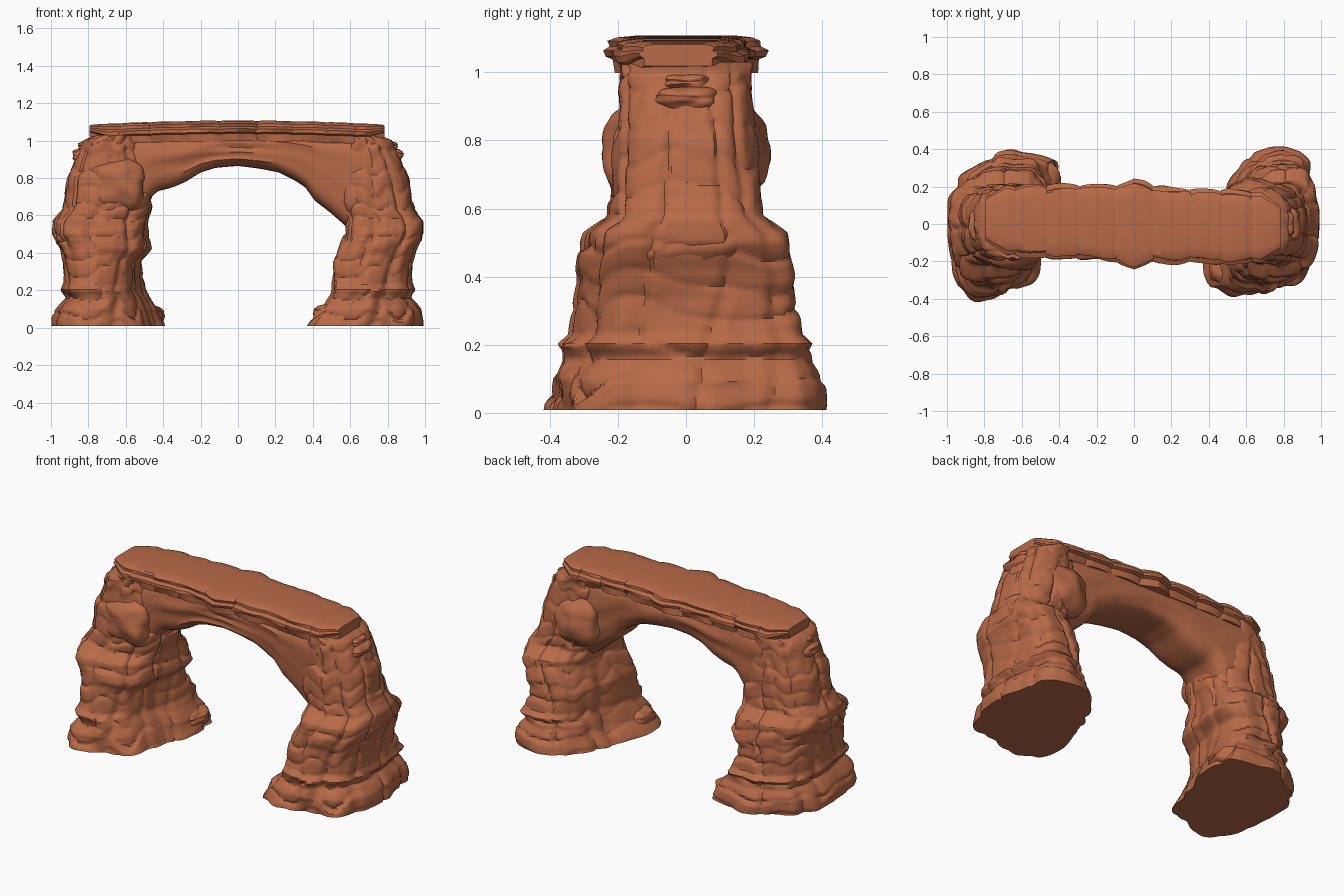
import bpy, bmesh, math, random
from mathutils import Vector, noise

random.seed(11)
cube = bpy.data.objects.get("Cube")
if cube:
    bpy.data.objects.remove(cube, do_unlink=True)

rock = bpy.data.materials.new("red sandstone")
rock.use_nodes = True
COLOR = (0.48, 0.145, 0.064, 1)
rock.diffuse_color = COLOR
rock.node_tree.nodes["Principled BSDF"].inputs["Base Color"].default_value = COLOR


def lerp_table(table, t):
    """Linear lookup in a list of (key, value) pairs."""
    if t <= table[0][0]:
        return table[0][1]
    for (a, va), (b, vb) in zip(table, table[1:]):
        if t <= b:
            return va + (vb - va) * (t - a) / (b - a)
    return table[-1][1]


def finish(name, bm, angle=32):
    bmesh.ops.recalc_face_normals(bm, faces=bm.faces)
    mesh = bpy.data.meshes.new(name)
    bm.to_mesh(mesh)
    bm.free()
    obj = bpy.data.objects.new(name, mesh)
    bpy.context.collection.objects.link(obj)
    mesh.materials.append(rock)
    bpy.ops.object.select_all(action='DESELECT')
    obj.select_set(True)
    bpy.context.view_layer.objects.active = obj
    bpy.ops.object.shade_smooth_by_angle(angle=math.radians(angle))


def loft(name, rings, angle=32):
    """Skin a row of closed rings and cap both ends."""
    bm = bmesh.new()
    rows = [[bm.verts.new(p) for p in ring] for ring in rings]
    n = len(rows[0])
    for a, b in zip(rows, rows[1:]):
        for i in range(n):
            j = (i + 1) % n
            bm.faces.new((a[i], a[j], b[j], b[i]))
    bm.faces.new(rows[0])
    bm.faces.new(rows[-1])
    finish(name, bm, angle)


# Pillar profiles by height, for the +x pillar
OUTER = [(0, 1), (.09, .98), (.13, .95), (.16, .92), (.2, .945), (.24, .93), (.34, .93), (.42, .95),
         (.5, .99), (.57, .99), (.63, .94), (.8, .91), (.9, .87), (1, .83), (1.03, .76)]
INNER_LEFT = [(0, .37), (.04, .4), (.1, .45), (.2, .5), (.35, .51), (.5, .57), (.6, .56), (.75, .52), (1.03, .54)]
INNER_RIGHT = [(0, .37), (.04, .4), (.1, .43), (.2, .5), (.35, .52), (.42, .46), (.55, .48), (.7, .46), (1.03, .52)]
DEPTH = [(0, .385), (.1, .375), (.15, .345), (.18, .35), (.2, .365), (.23, .33), (.32, .32), (.46, .3),
         (.53, .285), (.58, .22), (.7, .215), (.82, .205), (.9, .195), (1.03, .185)]
FOOT = [(-.95, -.92), (-.35, -1), (.38, -.87), (.85, -.67), (.97, -.4), (1, .08), (.9, .46), (.84, .87),
        (.65, 1), (.05, .98), (-.4, .8), (-.66, .5), (-.77, .08), (-1, -.6)]
polar = sorted((math.atan2(v, u), math.hypot(u, v)) for u, v in FOOT)
polar = ([(polar[-1][0] - math.tau, polar[-1][1])] + polar
         + [(polar[0][0] + math.tau, polar[0][1])])

# Rock layers: uneven heights, shared by both pillars
layers = [0]
while layers[-1] < 1.1:
    layers.append(layers[-1] + random.uniform(.05, .13))


def weathering(c, s, z):
    """Relative bulge of the rock: broken layers, broad lobes and cracks."""
    wob = max(z + .07 * noise.noise(Vector((c * 1.9, s * 1.9, z * 2))), 0)
    k = max(i for i, h in enumerate(layers[:-1]) if h <= wob)
    t = min((wob - layers[k]) / (layers[k + 1] - layers[k]), 1)

    def offset(i):
        return .065 * noise.noise(Vector((c * 1.7, s * 1.7, i * 5.3)))

    # each layer keeps its own outline, then eases quickly into the next
    ease = max(0, (t - .75) / .25)
    ease = ease * ease * (3 - 2 * ease)
    shift = offset(k) * (1 - ease) + offset(k + 1) * ease
    ledge = -.035 * abs(2 * t - 1) ** 4
    ridge = abs(noise.noise(Vector((c * 1.7 + 5, s * 1.7, z * 1.3))))
    lobes = -.06 * max(0, 1 - ridge / .16)
    fine = .018 * noise.noise(Vector((c * 5, s * 5, z * 11)))
    return ledge + shift + lobes + fine + .015


def pillar(name, inner, turn):
    n, levels, rings = 120, 110, []
    for i in range(levels + 1):
        z = .008 + 1.022 * i / levels
        x0, x1, hy = lerp_table(inner, z), lerp_table(OUTER, z), lerp_table(DEPTH, z)
        mix = lerp_table([(0, 1), (.2, .9), (.5, .45), (.62, .1), (.7, 0)], z)
        power = lerp_table([(.4, 3), (.7, 2.5)], z)
        ring = []
        for j in range(n):
            th = -math.pi + math.tau * j / n
            c, s = math.cos(th), math.sin(th)
            box = (abs(c) ** power + abs(s) ** power) ** (-1 / power)
            r = mix * lerp_table(polar, th) + (1 - mix) * box
            r *= 1 + weathering(c * turn, s * turn, z)
            x = min((x0 + x1) / 2 + r * c * (x1 - x0) / 2, .998)
            y = .01 * (1 - z) + r * s * hy
            ring.append((x * turn, y * turn, z))
        rings.append(ring)
    loft(name, rings, 38)


pillar("left_pillar", INNER_LEFT, 1)
pillar("right_pillar", INNER_RIGHT, -1)

# Arch span: rounded sections along x above a curved underside
UNDER = [(-.66, .55), (-.52, .6), (-.47, .69), (-.43, .73), (-.35, .75), (-.28, .78), (-.2, .83), (-.12, .855),
         (0, .865), (.12, .85), (.22, .83), (.3, .79), (.36, .75), (.41, .68), (.5, .61), (.58, .54), (.68, .5)]
SKEW = -.03  # the span runs slightly across the x axis
rings = []
for i in range(81):
    x = -.66 + 1.34 * i / 80
    z0, z1 = lerp_table(UNDER, x), 1.04
    ring = []
    for j in range(48):
        th = math.tau * j / 48
        c, s = math.cos(th), math.sin(th)
        r = (abs(c) ** 4 + abs(s) ** 4) ** -.25
        rough = noise.noise(Vector((x * 3, c * 1.2, s * 3)))
        crease = noise.noise(Vector((x * 1.5, math.copysign(4, c), s * 9)))
        w = (.168 + .012 * s) * (1 + .07 * rough + .04 * crease)
        z = (z0 + z1) / 2 + r * s * (z1 - z0) / 2
        ring.append((x, r * c * w + SKEW * x, z))
    rings.append(ring)
loft("arch_span", rings, 40)

# Cap rock: thin overhanging slabs in a gently domed row
EDGES = [-.79, -.63, -.47, -.3, -.1, .1, .3, .47, .63, .78]
CAP_WIDTH = [(0, .238), (.1, .203), (.25, .197), (.5, .195), (.68, .185), (.73, .15), (.79, .115)]
# section of one side as (width factor, height below the top)
SIDE = [(.6, 0), (.84, .006), (.93, .016), (.92, .032), (1.03, .044), (1.02, .062), (.92, .07), (.88, .11)]
for k, (xa, xb) in enumerate(zip(EDGES, EDGES[1:])):
    rings = []
    for i in range(13):
        t = i / 12
        x = xa - .004 + (xb - xa + .008) * t
        top = 1.108 - .036 * x * x - .004 * abs(2 * t - 1) ** 6
        scallop = 1 - .06 * abs(2 * t - 1) ** 3
        end = max(0, abs(x) - .7) / .09
        ring = []
        for side in (1, -1):
            for f, d in SIDE if side == 1 else SIDE[::-1]:
                wave = 1 + .1 * noise.noise(Vector((x * 7, side * 3, d * 25 + k)))
                w = lerp_table(CAP_WIDTH, abs(x)) * f * scallop * wave
                ring.append((x, side * w + SKEW * x, top - d * (1 - .45 * end)))
        rings.append(ring)
    loft("cap_slab_%d" % (k + 1), rings, 28)


def boulder(name, centre, size, power=2.6):
    """Blocky weathered lump bedded in the rock."""
    bm = bmesh.new()
    bmesh.ops.create_icosphere(bm, subdivisions=4, radius=1)
    for v in bm.verts:
        d = v.co.copy()
        r = sum(abs(a) ** power for a in d) ** (-1 / power)
        r *= 1 + .16 * noise.noise(d * 1.7 + Vector(centre) * 9)
        r *= 1 + .05 * noise.noise(Vector((d.x, d.y, d.z * 5)))
        v.co = Vector([centre[a] + d[a] * r * size[a] for a in range(3)])
    finish(name, bm, 40)


# Lumps and ledges repeat on both pillars, turned half round
LUMPS = [
    ("shoulder_lump", (.64, .14, .76), (.14, .1, .14), 2.8),
    ("front_buttress", (.66, -.09, .8), (.1, .1, .22), 3.5),
    ("outer_ledge", (.8, 0, .92), (.08, .09, .035), 3.5),
    ("upper_ledge", (.78, 0, .97), (.07, .065, .025), 3.5),
    ("outer_shoulder", (.85, .03, .51), (.13, .19, .09), 3),
    ("front_foot", (.52, -.22, .07), (.12, .11, .055), 3),
]
for name, (x, y, z), size, power in LUMPS:
    for label, turn in (("left", 1), ("right", -1)):
        boulder(label + "_" + name, (x * turn, y * turn, z), size, power)
